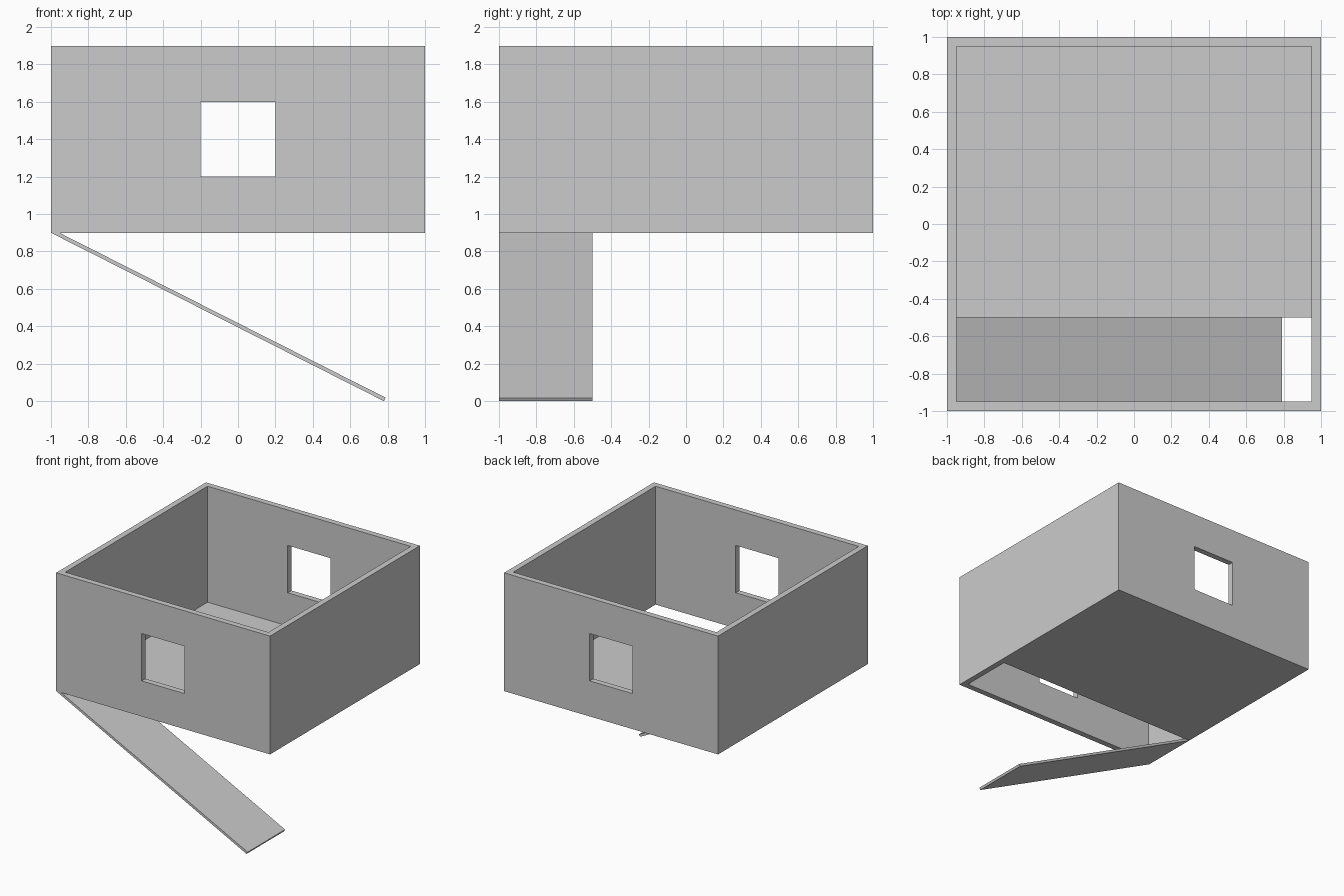
import bpy
import bmesh

old = bpy.data.objects.get("Cube")
if old:
    bpy.data.objects.remove(old, do_unlink=True)

WALL, BASE, TOP = 0.05, 0.9, 1.9
SLAB = 0.02
INNER = 1 - WALL
RAMP_BACK = -0.5

grey = bpy.data.materials.new("plain grey")
grey.use_nodes = True
colour = (0.6, 0.6, 0.6, 1)
grey.diffuse_color = colour
grey.node_tree.nodes["Principled BSDF"].inputs["Base Color"].default_value = colour


def prism(name, profile, y0, y1):
    """Extrude an x-z profile from y0 to y1."""
    bm = bmesh.new()
    face = bm.faces.new([bm.verts.new((x, y0, z)) for x, z in profile])
    extruded = bmesh.ops.extrude_face_region(bm, geom=[face])["geom"]
    verts = [v for v in extruded if isinstance(v, bmesh.types.BMVert)]
    bmesh.ops.translate(bm, verts=verts, vec=(0, y1 - y0, 0))
    bmesh.ops.recalc_face_normals(bm, faces=bm.faces)
    mesh = bpy.data.meshes.new(name)
    bm.to_mesh(mesh)
    bm.free()
    mesh.materials.append(grey)
    obj = bpy.data.objects.new(name, mesh)
    bpy.context.collection.objects.link(obj)
    return obj


def box(name, x0, x1, y0, y1, z0, z1):
    return prism(name, [(x0, z0), (x1, z0), (x1, z1), (x0, z1)], y0, y1)


# Open-topped room with a window front and back and a slot in the floor
room = box("room", -1, 1, -1, 1, BASE, TOP)
cutters = [
    box("interior_cutter", -INNER, INNER, -INNER, INNER, BASE + SLAB, TOP + 1),
    box("window_cutter", -0.2, 0.2, -2, 2, 1.2, 1.6),
    box("floor_slot_cutter", -INNER, INNER, -INNER, RAMP_BACK, BASE - 1, TOP - 0.5),
]
for cutter in cutters:
    mod = room.modifiers.new(cutter.name, "BOOLEAN")
    mod.operation = "DIFFERENCE"
    mod.solver = "EXACT"
    mod.object = cutter

# Apply the cuts and discard the cutters
bpy.context.view_layer.update()
cut_mesh = bpy.data.meshes.new_from_object(
    room.evaluated_get(bpy.context.evaluated_depsgraph_get()))
room.modifiers.clear()
room.data = cut_mesh
for cutter in cutters:
    bpy.data.objects.remove(cutter, do_unlink=True)

# Sloping entrance ramp under the floor slot
prism("ramp", [(-1, BASE), (-0.955, BASE), (0.79, 0.018), (0.78, 0)], -1, RAMP_BACK)
